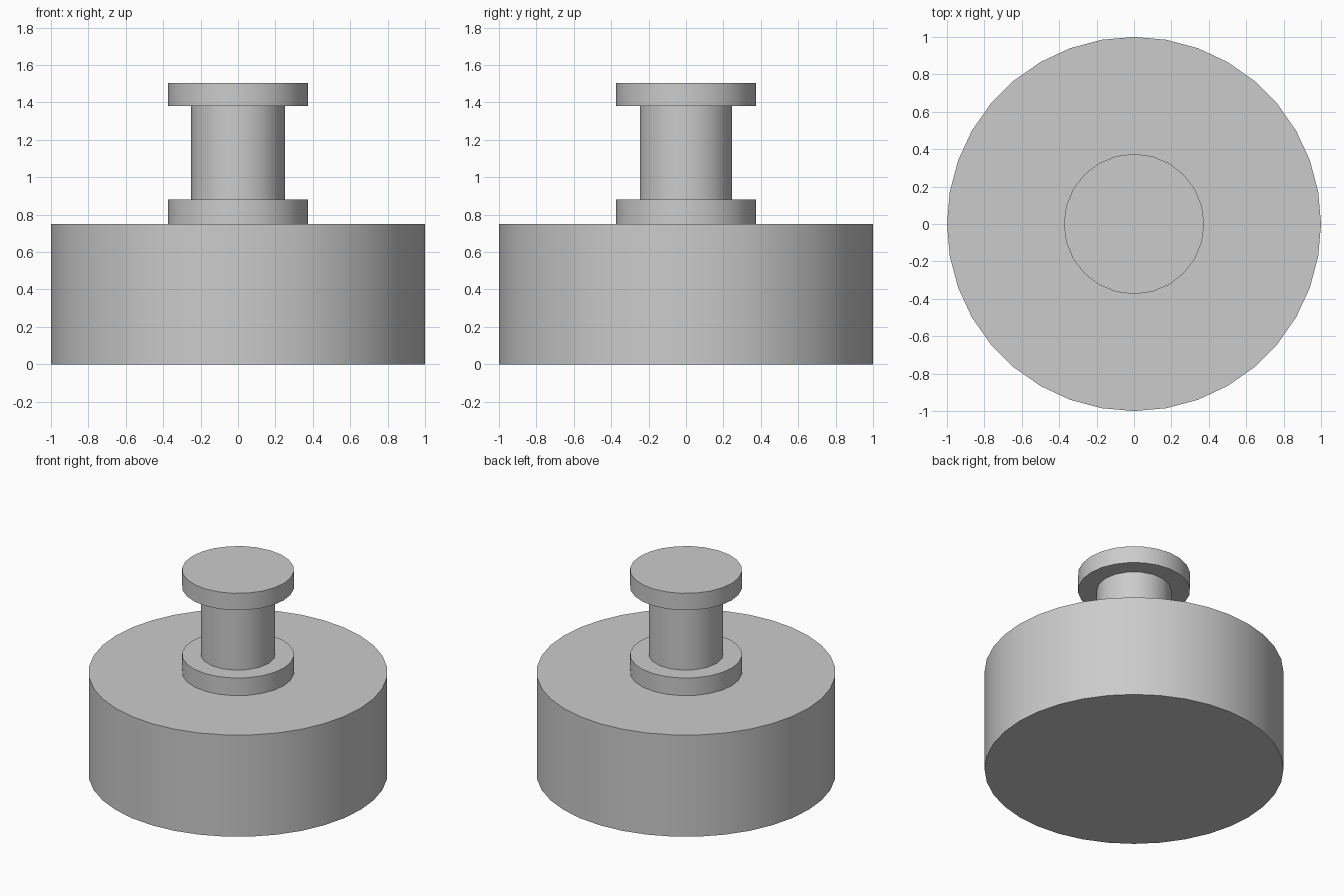
import bpy
import math

cube = bpy.data.objects.get("Cube")
if cube:
    bpy.data.objects.remove(cube, do_unlink=True)

GREY = (0.6, 0.6, 0.6, 1.0)
grey = bpy.data.materials.new("plain_grey")
grey.use_nodes = True
grey.diffuse_color = GREY
grey.node_tree.nodes["Principled BSDF"].inputs["Base Color"].default_value = GREY


def disc(name, radius, bottom, top, sides):
    """Upright smooth-sided cylinder with a vertex on the +x axis."""
    bpy.ops.mesh.primitive_cylinder_add(
        vertices=sides, radius=radius, depth=top - bottom,
        location=(0, 0, (bottom + top) / 2), rotation=(0, 0, math.pi / 2))
    part = bpy.context.object
    part.name = name
    part.data.materials.append(grey)
    bpy.ops.object.shade_smooth_by_angle(angle=math.radians(40))


# Wide drum, then the knob on top of it
disc("base_drum", 1.0, 0.0, 0.75, 36)
disc("lower_collar", 0.375, 0.75, 0.88, 24)
disc("knob_shaft", 0.25, 0.88, 1.38, 18)
disc("knob_cap", 0.375, 1.38, 1.505, 24)
